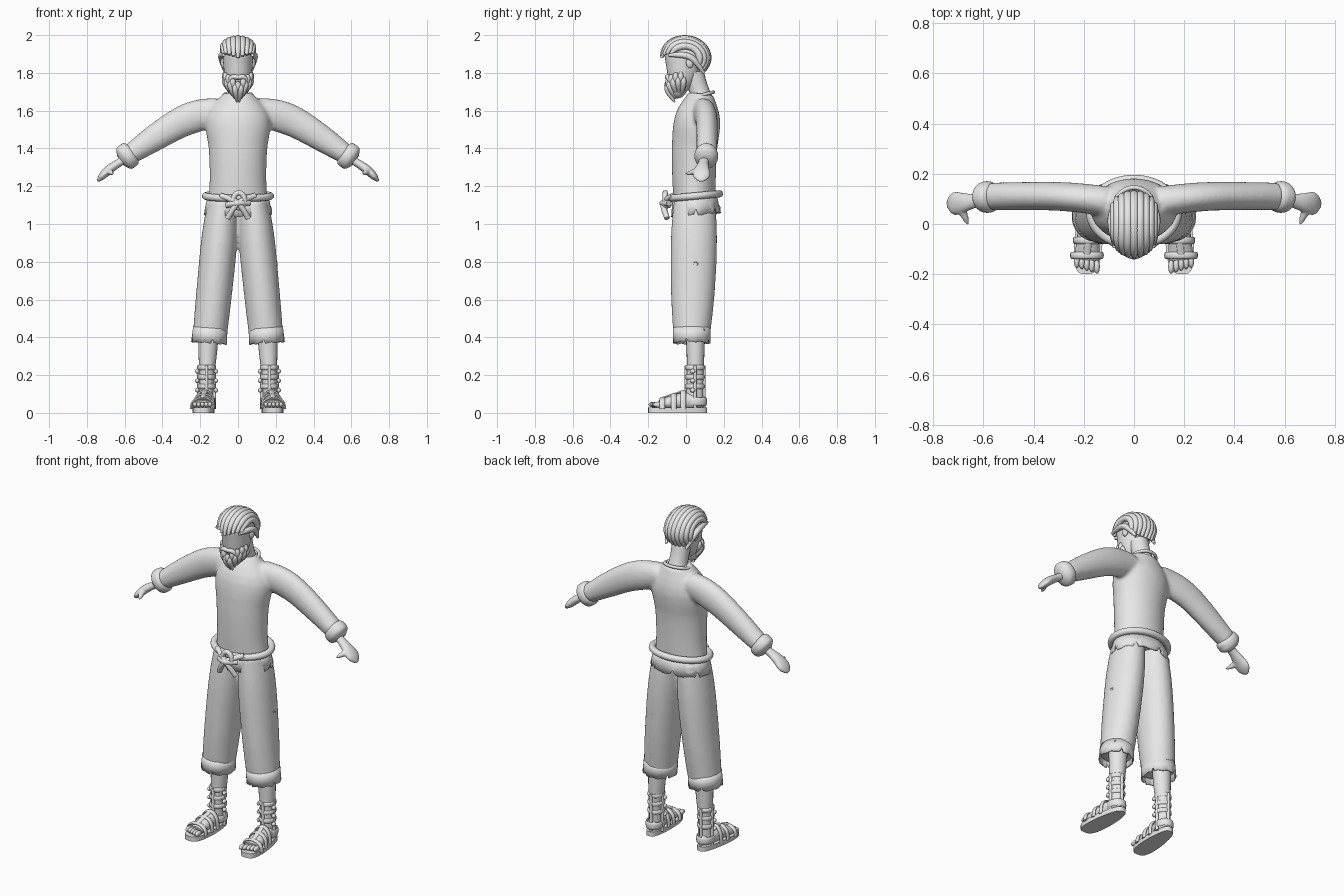
import bpy, bmesh
from math import sin, cos, pi, radians
from mathutils import Vector

if "Cube" in bpy.data.objects:
    bpy.data.objects.remove(bpy.data.objects["Cube"])

GREY = (0.8, 0.8, 0.8, 1)
clay = bpy.data.materials.new("pale_grey")
clay.use_nodes = True
clay.diffuse_color = GREY
clay.node_tree.nodes["Principled BSDF"].inputs["Base Color"].default_value = GREY

X, Y, Z = Vector((1, 0, 0)), Vector((0, 1, 0)), Vector((0, 0, 1))


def spline(values, t):
    """Catmull-Rom value at t in the range zero to one."""
    last = len(values) - 1
    if last == 0:
        return values[0]
    i = min(int(t * last), last - 1)
    t = t * last - i
    a, b, c, d = (values[max(0, min(last, i + k))] for k in (-1, 0, 1, 2))
    return b + (c - a) * (t / 2) + (a * 2 - b * 5 + c * 4 - d) * (t * t / 2) + ((b - c) * 3 + d - a) * (t ** 3 / 2)


def tube(bm, points, widths, depths=None, ref=Y, sides=20, samples=16, closed=False, caps=True):
    """Sweep an ellipse along the points and return its last ring of vertices."""
    points = [Vector(p) for p in points]
    depths = depths or widths
    if closed:
        samples = len(points)
        path = points
    else:
        path = [spline(points, i / (samples - 1)) for i in range(samples)]
    rings = []
    for i, p in enumerate(path):
        if closed:
            tangent = path[(i + 1) % samples] - path[i - 1]
        else:
            tangent = path[min(i + 1, samples - 1)] - path[max(i - 1, 0)]
        u = ref.cross(tangent).normalized()
        v = tangent.cross(u).normalized()
        t = i / (samples - 1)
        u, v = u * spline(widths, t), v * spline(depths, t)
        angles = [2 * pi * k / sides for k in range(sides)]
        rings.append([bm.verts.new(p + u * cos(a) + v * sin(a)) for a in angles])
    pairs = list(zip(rings, rings[1:]))
    if closed:
        pairs.append((rings[-1], rings[0]))
    for lower, upper in pairs:
        for k in range(sides):
            bm.faces.new((lower[k - 1], lower[k], upper[k], upper[k - 1]))
    if caps and not closed:
        bm.faces.new(rings[0][::-1])
        bm.faces.new(rings[-1])
    return rings[-1]


def hoop(bm, centre, radius_x, radius_y, width, depth, tilt=0):
    """Elliptical band around the vertical axis, raised at the back by tilt."""
    angles = [pi * k / 24 for k in range(48)]
    offsets = [Vector((radius_x * cos(a), radius_y * sin(a), tilt * sin(a))) for a in angles]
    tube(bm, [Vector(centre) + o for o in offsets], [width], [depth], Z, 12, closed=True)


def blob(bm, centre, radii):
    made = bmesh.ops.create_uvsphere(bm, u_segments=20, v_segments=12, radius=1)["verts"]
    bmesh.ops.scale(bm, vec=radii, verts=made)
    bmesh.ops.translate(bm, vec=centre, verts=made)


def reflect(bm):
    """Copy everything so far to the other side of the body."""
    copy = bmesh.ops.duplicate(bm, geom=bm.verts[:] + bm.edges[:] + bm.faces[:])["geom"]
    bmesh.ops.scale(bm, vec=(-1, 1, 1), verts=[g for g in copy if isinstance(g, bmesh.types.BMVert)])
    bmesh.ops.reverse_faces(bm, faces=[g for g in copy if isinstance(g, bmesh.types.BMFace)])


def finish(name, bm, fuse=0, thick=0):
    mesh = bpy.data.meshes.new(name)
    bm.to_mesh(mesh)
    bm.free()
    mesh.materials.append(clay)
    mesh.shade_smooth()
    mesh.set_sharp_from_angle(angle=radians(50))
    part = bpy.data.objects.new(name, mesh)
    bpy.context.scene.collection.objects.link(part)
    if fuse:  # blend overlapping volumes into one soft surface
        remesh = part.modifiers.new("fuse", 'REMESH')
        remesh.mode, remesh.voxel_size, remesh.use_smooth_shade = 'VOXEL', fuse, True
        relax = part.modifiers.new("relax", 'SMOOTH')
        relax.iterations = 8
    if thick:
        part.modifiers.new("cloth", 'SOLIDIFY').thickness = thick


def ragged(ring, spacing, height):
    """Lift evenly spaced vertices to tear notches in a hem."""
    for k, v in enumerate(ring):
        v.co.z += height if k % spacing == 5 else height / 8 * sin(k)


# Shirt: both sleeves fused with the torso
bm = bmesh.new()
tube(bm, [(.1, .09, 1.6), (.3, .11, 1.54), (.57, .11, 1.37)], [.07, .085, .075, .054], [.06, .055], sides=28)
reflect(bm)
tube(bm, [(0, .045, 1.1), (0, .045, 1.4), (0, .08, 1.69)],
     [.16, .15, .155, .17, .08], [.11, .115, .12, .12, .065], sides=40)
finish("shirt", bm, fuse=.01)

bm = bmesh.new()
hoop(bm, (0, .075, 1.68), .075, .07, .009, .009, tilt=.018)
finish("collar", bm)

bm = bmesh.new()
ring = tube(bm, [(0, .045, 1.15), (0, .053, 1.05)], [.163, .18], [.116, .132], sides=64, samples=3, caps=False)
ragged(ring, 9, .03)
finish("shirt_hem", bm, thick=.008)

# Rope belt with its knot and hanging ends
bm = bmesh.new()
tube(bm, [(-.09, -.07, 1.15), (0, -.12, 1.11), (.055, -.1, 1.03)], [.015], sides=12)
reflect(bm)
hoop(bm, (0, .047, 1.148), .172, .13, .019, .019, tilt=.012)
tube(bm, [(-.06, -.09, 1.1), (0, -.125, 1.11), (.06, -.09, 1.11)], [.016], sides=12)
loop = [pi * k / 10 for k in range(20)]
tube(bm, [(.005 + .03 * cos(a), -.11, 1.125 + .04 * sin(a)) for a in loop], [.014], sides=12, closed=True)
finish("rope_belt", bm)

# Trousers: two legs fused at the hips, with torn hems and small holes
bm = bmesh.new()
tube(bm, [(.08, .045, 1.12), (.11, .04, .8), (.15, .03, .4)],
     [.08, .095, .095, .09], [.11, .122, .117, .096], sides=36)
reflect(bm)
finish("trousers", bm, fuse=.01)

bm = bmesh.new()
ring = tube(bm, [(.147, .03, .45), (.153, .03, .37)], [.091, .095], [.1], sides=64, samples=3, caps=False)
ragged(ring, 15, .022)
reflect(bm)
finish("trouser_hems", bm, thick=.008)

bm = bmesh.new()
for x, y, z in ((.205, .05, .79), (.216, .085, .44)):
    tube(bm, [(x, y + .012 * cos(a), z + .009 * sin(a)) for a in loop], [.003], ref=X, sides=8, closed=True)
finish("trouser_tears", bm)

# Rolled cuffs and hands
bm = bmesh.new()
tube(bm, [(.55, .11, 1.385), (.62, .105, 1.335)], [.035, .065, .07, .065, .035], [.035, .06, .06, .035], sides=28)
reflect(bm)
finish("cuffs", bm)

bm = bmesh.new()
tube(bm, [(.58, .1, 1.355), (.68, .085, 1.29), (.745, .08, 1.225)],
     [.027, .022, .024, .02, .006], [.03, .027, .04, .046, .015])
tube(bm, [(.69, .07, 1.283), (.66, -.006, 1.264)], [.018, .015, .004], ref=X)
reflect(bm)
finish("hands", bm, fuse=.006)

# Shins, feet and toes
bm = bmesh.new()
tube(bm, [(.152, .05, .5), (.163, .05, .25), (.17, .045, .05)], [.057, .05, .038, .038], [.055, .045, .046])
tube(bm, [(.168, .1, .06), (.18, -.03, .06), (.188, -.14, .045)],
     [.025, .045, .038, .022], [.028, .042, .046, .05], ref=X)
for k in range(5):
    blob(bm, (.148 + k * .02, -.17 + k * .006, .044), (.012, .028, .015))
reflect(bm)
finish("feet", bm)

# Sandal soles: a rounded outline, wider and turned out at the toes
bm = bmesh.new()
outline = []
for k in range(36):
    a = pi * k / 18
    breadth = (.055 - .01 * cos(a)) * abs(sin(a)) ** .6
    outline.append((.18 - .01 * cos(a) + (breadth if sin(a) > 0 else -breadth), .156 * cos(a) - .044, 0))
sole = bm.faces.new([bm.verts.new(p) for p in outline])
raised = bmesh.ops.extrude_face_region(bm, geom=[sole])["geom"]
bmesh.ops.translate(bm, vec=Z * .028, verts=[g for g in raised if isinstance(g, bmesh.types.BMVert)])
bmesh.ops.recalc_face_normals(bm, faces=bm.faces)
reflect(bm)
finish("sandal_soles", bm)

# Sandal straps: arches over the foot, ankle bands, buckles and uprights
bm = bmesh.new()
ridge = []
for y in (-.125, -.065, -.015):
    middle, reach, top = .175 - y / 10, .05 - y / 12, .1 + y / 3
    arch = [pi * k / 8 for k in range(9)]
    tube(bm, [(middle - reach * cos(a), y, .02 + top * sin(a) ** .7) for a in arch],
         [.007], [.014], sides=12, samples=24)
    ridge.append((middle, y, .02 + top))
tube(bm, ridge, [.006], [.014], ref=X, sides=12)
for z in (.14, .19, .24):
    hoop(bm, (.166, .047, z), .042, .046, .006, .013)
    for x in (.116, .216):
        blob(bm, (x, .035, z - .02), (.011, .014, .012))
for k in range(4):
    x, y = .167 + .042 * cos(k * pi / 2), .048 + .047 * sin(k * pi / 2)
    tube(bm, [(x, y, .25), (x, y, .02)], [.009], sides=12)
hoop(bm, (.17, .05, .06), .045, .056, .006, .022)
reflect(bm)
finish("sandal_straps", bm)

# Neck, head and ears
bm = bmesh.new()
blob(bm, (.08, .02, 1.855), (.012, .02, .03))
reflect(bm)
tube(bm, [(0, .09, 1.64), (0, .04, 1.8)], [.06, .052, .055])
tube(bm, [(0, -.03, 1.69), (0, -.012, 1.84), (0, 0, 1.975)],
     [.02, .065, .077, .077, .035], [.02, .07, .095, .105, .045], sides=32)
finish("head", bm)

# Hair: a cap covered by thick swept-back locks, with one lock over each ear
bm = bmesh.new()
tube(bm, [(.076, -.095, 1.895), (.088, .02, 1.885), (.066, .095, 1.8)], [.008, .016, .016, .007], ref=X, sides=12)
reflect(bm)
blob(bm, (0, .02, 1.885), (.08, .1, .098))
for k in range(-4, 5):
    lean = radians(k * 16.5)
    girth = cos(lean) ** .5
    start = 4 + 5 * abs(k)
    sweep = [radians(start + (214 - start) * i / 9) for i in range(10)]
    lock = [(.084 * sin(lean), -.006 - .124 * girth * cos(t), 1.872 + .11 * girth * sin(t)) for t in sweep]
    tube(bm, lock, [.009, .018, .018, .018, .018, .009], ref=X, sides=12, samples=28)
finish("hair", bm)

# Beard: two rows of tapering locks on a core, with a moustache
bm = bmesh.new()
tube(bm, [(0, -.1, 1.776), (.035, -.095, 1.775), (.064, -.066, 1.725)], [.012, .012, .004], sides=12)
reflect(bm)
blob(bm, (0, -.045, 1.72), (.053, .05, .055))
for row in (0, 1):
    for k in range(-4, 5):
        turn = radians((k + row / 2) * 23)
        lift = .05 * abs(sin(turn)) - .025 * row
        lock = [(spread * sin(turn), -.03 - spread * cos(turn), height + lift)
                for spread, height in ((.07, 1.755), (.067, 1.72), (.03, 1.66))]
        tube(bm, lock, [.008, .015, .014, .004], ref=X, sides=12, samples=10)
finish("beard", bm)
